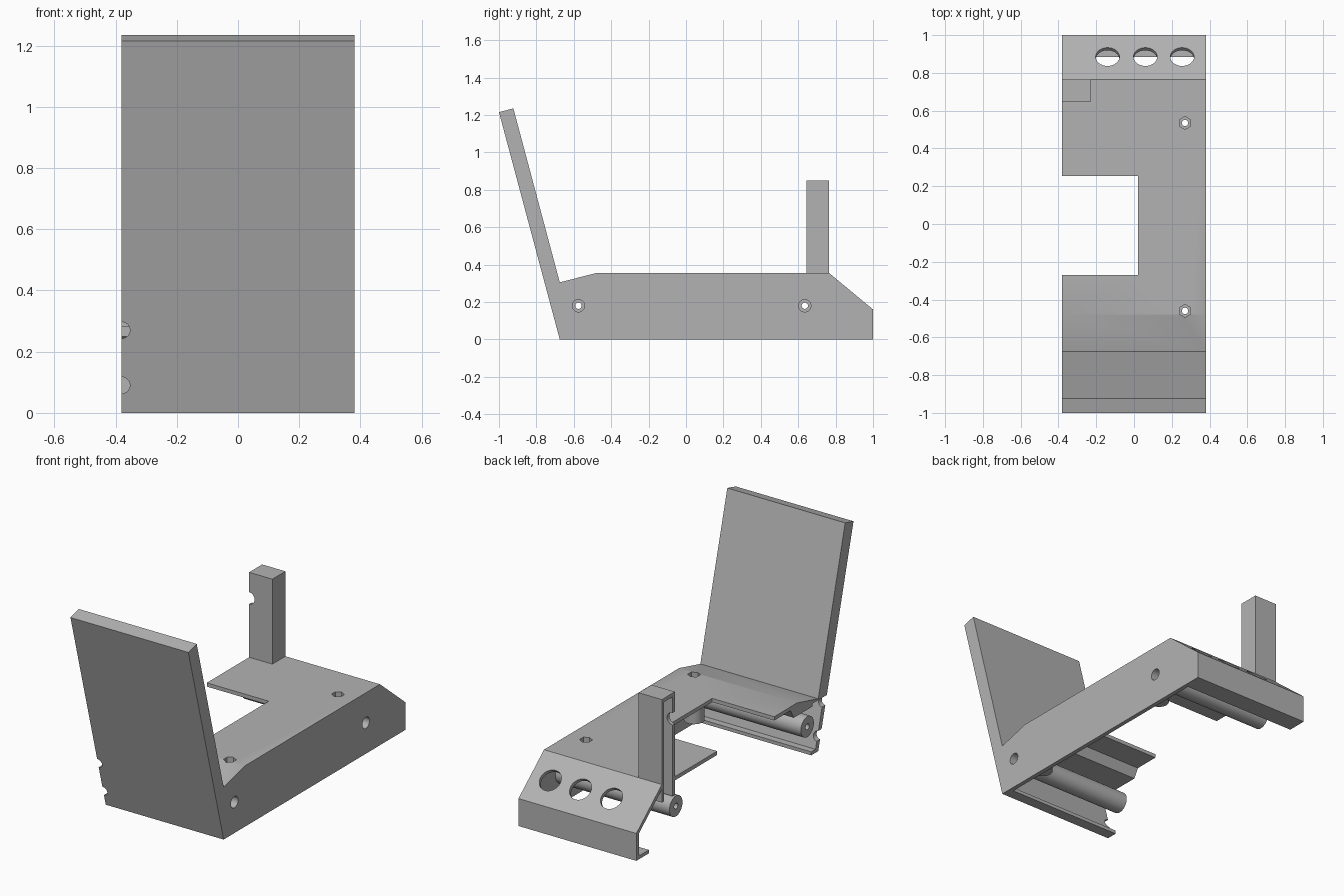
import bpy
import bmesh
from math import pi
from mathutils import Matrix, Vector

if "Cube" in bpy.data.objects:
    bpy.data.objects.remove(bpy.data.objects["Cube"])

# One plain grey plastic
GREY = (0.45, 0.45, 0.45, 1)
grey = bpy.data.materials.new("grey plastic")
grey.use_nodes = True
grey.diffuse_color = GREY
grey.node_tree.nodes["Principled BSDF"].inputs["Base Color"].default_value = GREY


def make(name, bm):
    bmesh.ops.recalc_face_normals(bm, faces=bm.faces)
    mesh = bpy.data.meshes.new(name)
    bm.to_mesh(mesh)
    bm.free()
    obj = bpy.data.objects.new(name, mesh)
    mesh.materials.append(grey)
    bpy.context.collection.objects.link(obj)
    return obj


def extrude_x(name, profile, x0, x1):
    """Extrude a (y, z) profile along x."""
    bm = bmesh.new()
    face = bm.faces.new([bm.verts.new((x0, y, z)) for y, z in profile])
    out = bmesh.ops.extrude_face_region(bm, geom=[face])
    moved = [v for v in out["geom"] if isinstance(v, bmesh.types.BMVert)]
    bmesh.ops.translate(bm, vec=(x1 - x0, 0, 0), verts=moved)
    return make(name, bm)


def box(name, x, y, z):
    return extrude_x(name, [(y[0], z[0]), (y[1], z[0]), (y[1], z[1]), (y[0], z[1])], *x)


def rod(name, start, end, radius, sides=32):
    """Cylinder or prism between two points."""
    a, b = Vector(start), Vector(end)
    turn = (b - a).to_track_quat("Z", "Y").to_matrix().to_4x4()
    bm = bmesh.new()
    bmesh.ops.create_cone(bm, cap_ends=True, segments=sides, radius1=radius,
                          radius2=radius, depth=(b - a).length,
                          matrix=Matrix.Translation((a + b) / 2) @ turn)
    return make(name, bm)


def boolean(obj, tool, operation="DIFFERENCE"):
    mod = obj.modifiers.new("boolean", "BOOLEAN")
    mod.operation, mod.solver, mod.object = operation, "EXACT", tool
    bpy.context.view_layer.objects.active = obj
    bpy.ops.object.modifier_apply(modifier=mod.name)
    bpy.data.objects.remove(tool)


LEFT, RIGHT = 0.38, -0.38
OPEN = RIGHT - 0.05

# Housing with a tall leaning front panel
housing = extrude_x("housing", [
    (-0.675, 0), (-1, 1.215), (-0.923, 1.235), (-0.675, 0.305), (-0.48, 0.355),
    (0.765, 0.355), (1, 0.16), (1, 0)], RIGHT, LEFT)

# Hollow inside, open below and on the right, leaving lips front and back
boolean(housing, extrude_x("cavity", [
    (-0.61, -0.05), (-0.61, 0.02), (-0.65, 0.02), (-0.72, 0.28), (-0.45, 0.28),
    (-0.42, 0.333), (0.757, 0.333), (0.977, 0.15), (0.977, 0.02),
    (0.885, 0.02), (0.885, -0.05)], OPEN, 0.355))

# Opening in the top deck
boolean(housing, box("deck_opening", (OPEN, 0.02), (-0.27, 0.255), (0.2, 0.5)))

# Round holes in the rear slope
normal = Vector((0, 0.64, 0.77)) * 0.08
for x in (-0.14, 0.06, 0.255):
    centre = Vector((x, 0.885, 0.255))
    boolean(housing, rod("slope_hole", centre - normal, centre + normal, 0.063))

# Half-round cable notches in the front panel
for z in (0.09, 0.27):
    boolean(housing, rod("notch", (RIGHT, -0.9, z), (RIGHT, -0.62, z), 0.027))

# Hollow post, open on the right, with a cable notch
post = box("post", (RIGHT, -0.23), (0.645, 0.765), (0.25, 0.85))
boolean(post, box("post_channel", (OPEN, -0.252), (0.667, 0.743), (0.2, 0.828)))
boolean(post, rod("notch", (RIGHT, 0.6, 0.7), (RIGHT, 0.69, 0.7), 0.035))
boolean(housing, box("post_slot", (OPEN, -0.252), (0.667, 0.743), (0.3, 0.4)))

parts = [housing, post]

# Long horizontal screw tubes, countersunk from the left wall
for name, y in (("front_tube", -0.575), ("rear_tube", 0.635)):
    tube = rod(name, (RIGHT, y, 0.18), (0.36, y, 0.18), 0.06)
    for part in (tube, housing):
        boolean(part, rod("bore", (OPEN, y, 0.18), (0.5, y, 0.18), 0.017))
        boolean(part, rod("counterbore", (0.33, y, 0.18), (0.5, y, 0.18), 0.033))
    parts.append(tube)

# Vertical screw bosses with hexagonal nut pockets
for name, y in (("front_boss", -0.46), ("rear_boss", 0.535)):
    boss = rod(name, (0.27, y, 0.09), (0.27, y, 0.34), 0.055)
    for part in (boss, housing):
        boolean(part, rod("bore", (0.27, y, 0), (0.27, y, 0.5), 0.017))
        boolean(part, rod("nut_pocket", (0.27, y, 0.3), (0.27, y, 0.5), 0.034, 6))
    parts.append(boss)

# Smooth the round parts, keep the edges sharp
bpy.ops.object.select_all(action="DESELECT")
for part in parts:
    part.select_set(True)
bpy.context.view_layer.objects.active = housing
bpy.ops.object.shade_smooth_by_angle(angle=pi / 9)
